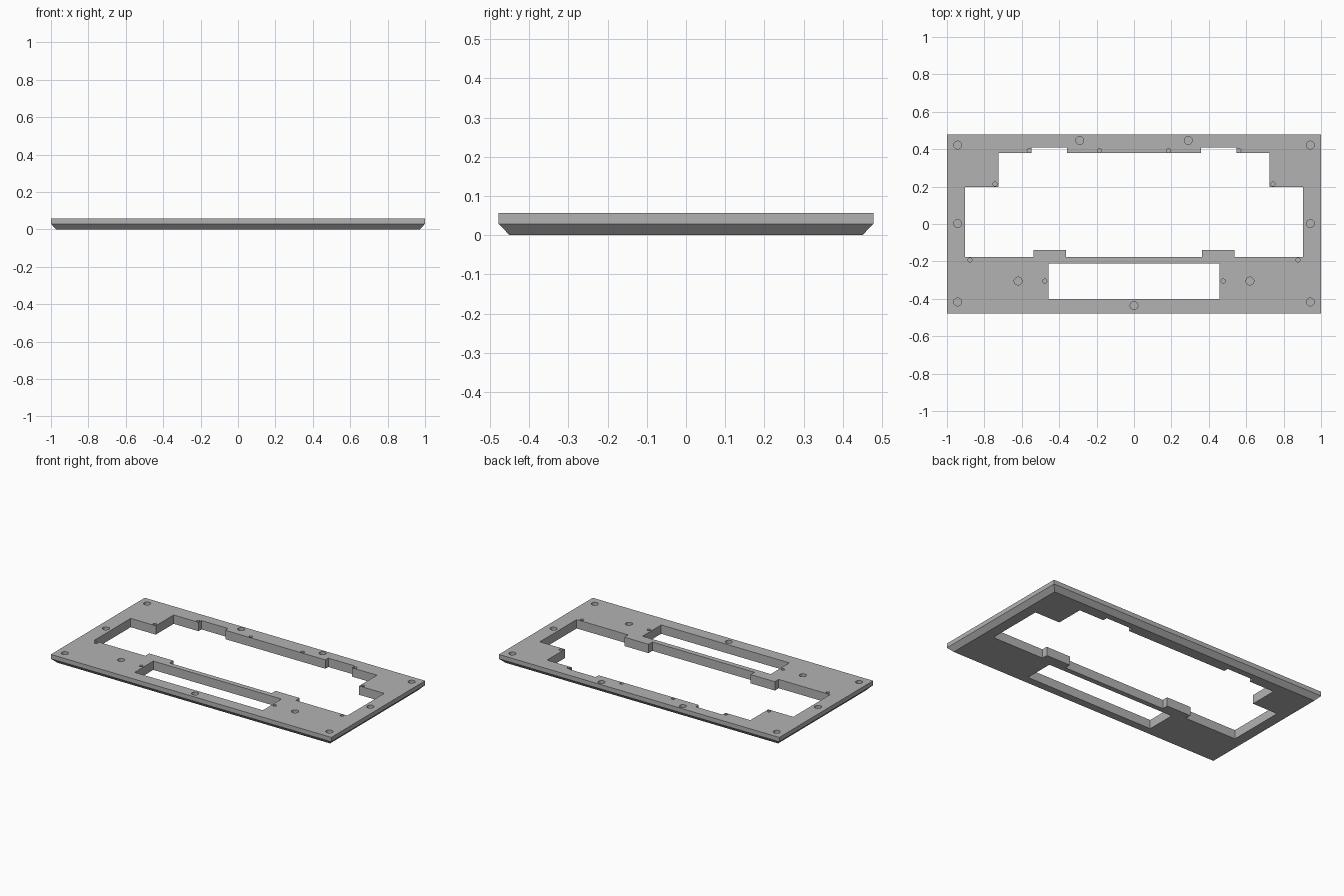
import bpy, bmesh
from math import cos, sin, pi

cube = bpy.data.objects.get("Cube")
if cube:
    bpy.data.objects.remove(cube, do_unlink=True)

HALF_W, HALF_D, TOP, MID, BEVEL = 1.0, 0.478, 0.057, 0.029, 0.028

grey = bpy.data.materials.new("plain grey")
grey.use_nodes = True
grey.diffuse_color = (0.45, 0.45, 0.45, 1)
grey.node_tree.nodes["Principled BSDF"].inputs["Base Color"].default_value = grey.diffuse_color


def rect(w, d):
    return [(-w, -d), (w, -d), (w, d), (-w, d)]


def circle(x, y, r, n=24):
    return [(x + r * cos(2 * pi * i / n), y + r * sin(2 * pi * i / n)) for i in range(n)]


def loft(bm, layers):
    """Solid through a stack of (outline, height) layers."""
    rings = [[bm.verts.new((x, y, z)) for x, y in pts] for pts, z in layers]
    bm.faces.new(rings[0][::-1])
    bm.faces.new(rings[-1])
    for low, high in zip(rings, rings[1:]):
        for i in range(len(low)):
            j = (i + 1) % len(low)
            bm.faces.new((low[i], low[j], high[j], high[i]))


def finish(bm, name):
    bmesh.ops.recalc_face_normals(bm, faces=bm.faces)
    mesh = bpy.data.meshes.new(name)
    bm.to_mesh(mesh)
    bm.free()
    mesh.materials.append(grey)
    obj = bpy.data.objects.new(name, mesh)
    bpy.context.collection.objects.link(obj)
    return obj


# Plate with a chamfered lower edge
bm = bmesh.new()
lower = rect(HALF_W - BEVEL, HALF_D - BEVEL)
outer = rect(HALF_W, HALF_D)
loft(bm, [(lower, 0), (outer, MID), (outer, TOP)])
plate = finish(bm, "frame_plate")

# Main opening: right half of the outline, mirrored to the left
half = [(0.364, -0.177), (0.364, -0.138), (0.537, -0.138), (0.537, -0.177),
        (0.904, -0.177), (0.904, 0.198), (0.725, 0.198), (0.725, 0.38),
        (0.548, 0.38), (0.548, 0.41), (0.357, 0.41), (0.357, 0.38)]
opening = half + [(-x, y) for x, y in reversed(half)]
window = [(x, y - 0.305) for x, y in rect(0.457, 0.095)]

cut = bmesh.new()
for outline in (opening, window):
    loft(cut, [(outline, -0.1), (outline, 0.2)])

# Blind screw holes, mirrored left and right
bolts = [(0.943, 0.422), (0.943, 0.002), (0.943, -0.417), (0.29, 0.447),
         (0.62, -0.305), (0, -0.436)]
pins = [(0.56, 0.393), (0.185, 0.393), (0.743, 0.214), (0.877, -0.193), (0.477, -0.305)]
for spots, radius in ((bolts, 0.021), (pins, 0.011)):
    for x, y in spots:
        for side in ((1, -1) if x else (1,)):
            outline = circle(side * x, y, radius)
            loft(cut, [(outline, MID), (outline, 0.2)])
cutter = finish(cut, "opening_cutter")
cutter.hide_render = True

# Cut the openings and discard the cutter
mod = plate.modifiers.new("openings", "BOOLEAN")
mod.operation = "DIFFERENCE"
mod.solver = "EXACT"
mod.object = cutter
bpy.context.view_layer.objects.active = plate
plate.select_set(True)
bpy.ops.object.modifier_apply(modifier=mod.name)
bpy.data.objects.remove(cutter, do_unlink=True)
bpy.ops.object.shade_smooth_by_angle()
